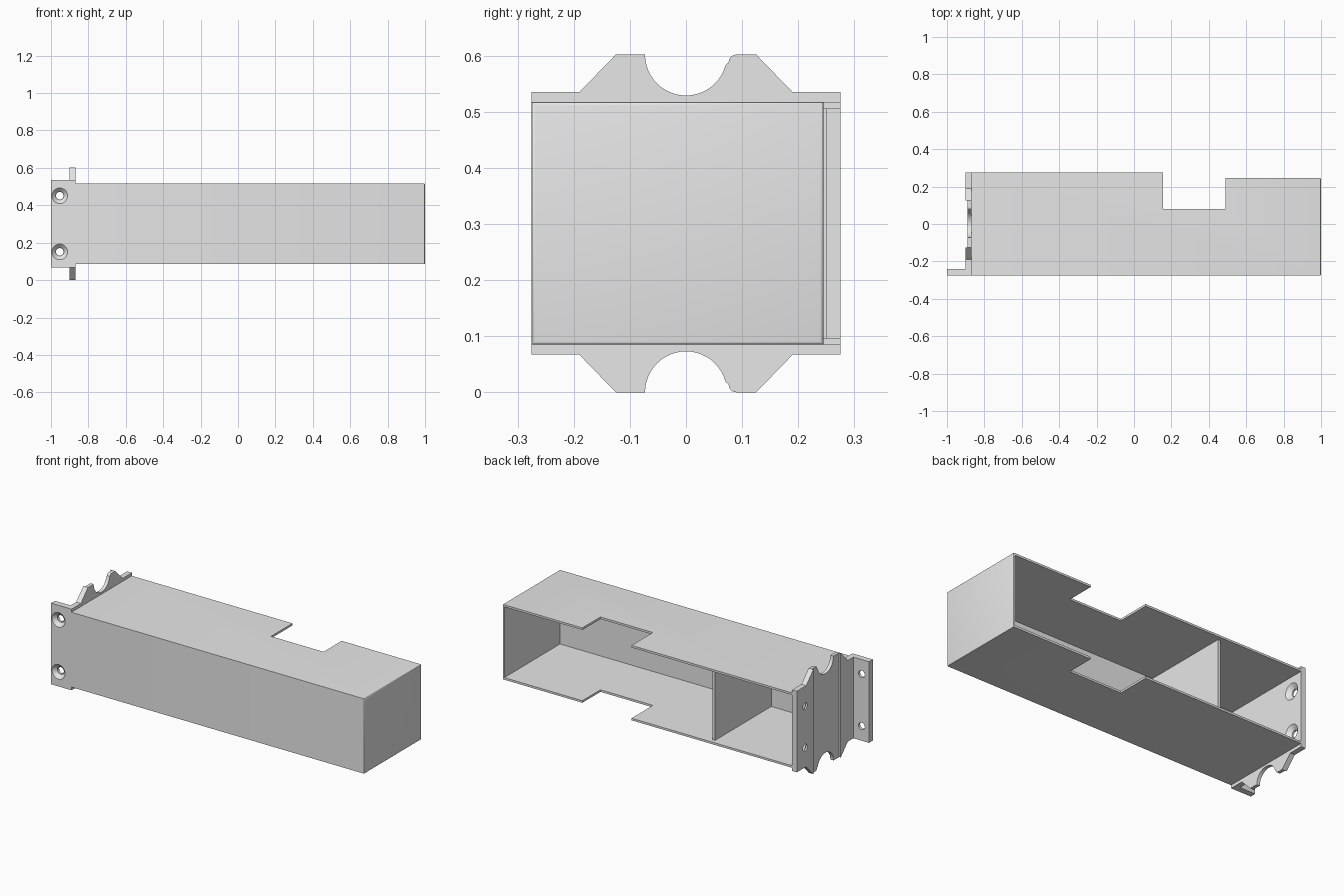
import bpy, bmesh
from math import pi, cos, sin, radians
from mathutils import Matrix, Vector

cube = bpy.data.objects.get("Cube")
if cube:
    bpy.data.objects.remove(cube, do_unlink=True)

grey = bpy.data.materials.new("light grey")
grey.use_nodes = True
grey.diffuse_color = (0.8, 0.8, 0.8, 1)
for node in grey.node_tree.nodes:
    if node.type == 'BSDF_PRINCIPLED':
        node.inputs["Base Color"].default_value = (0.8, 0.8, 0.8, 1)

MID = 0.301                      # mirror height of the whole part
Z0, Z1 = 0.085, 0.517            # sleeve bottom and top
WALL = 0.012
END = -0.87                      # where the sleeve meets the end plate


def finish(name, bm):
    bmesh.ops.recalc_face_normals(bm, faces=bm.faces)
    mesh = bpy.data.meshes.new(name)
    bm.to_mesh(mesh)
    bm.free()
    mesh.materials.append(grey)
    obj = bpy.data.objects.new(name, mesh)
    bpy.context.collection.objects.link(obj)
    return obj


def prism(points, offset):
    """Extrude a closed outline of 3D points."""
    bm = bmesh.new()
    face = bm.faces.new([bm.verts.new(p) for p in points])
    new = bmesh.ops.extrude_face_region(bm, geom=[face])["geom"]
    moved = [v for v in new if isinstance(v, bmesh.types.BMVert)]
    bmesh.ops.translate(bm, verts=moved, vec=Vector(offset))
    return bm


def block(name, x, y, z):
    outline = [(x[0], y[0], z[0]), (x[1], y[0], z[0]),
               (x[1], y[1], z[0]), (x[0], y[1], z[0])]
    return finish(name, prism(outline, (0, 0, z[1] - z[0])))


def cone(center, axis, small, large, depth):
    """Cutter whose large end points to -y (axis X) or +x (axis Y)."""
    bm = bmesh.new()
    place = Matrix.Translation(center) @ Matrix.Rotation(pi / 2, 4, axis)
    bmesh.ops.create_cone(bm, cap_ends=True, segments=32, radius1=small,
                          radius2=large, depth=depth, matrix=place)
    return finish("cutter", bm)


def cut(obj, cutter):
    cutter.hide_render = True
    mod = obj.modifiers.new("cut", 'BOOLEAN')
    mod.operation = 'DIFFERENCE'
    mod.solver = 'EXACT'
    mod.object = cutter
    bpy.context.view_layer.objects.active = obj
    bpy.ops.object.modifier_apply(modifier=mod.name)
    bpy.data.objects.remove(cutter, do_unlink=True)


def smooth(obj):
    bpy.ops.object.select_all(action='DESELECT')
    obj.select_set(True)
    bpy.context.view_layer.objects.active = obj
    bpy.ops.object.shade_smooth_by_angle(angle=radians(30))


# Sleeve: notched outline, rounded outer edges, hollow and open at the back
outline = [(END, -0.275), (1, -0.275), (1, 0.245), (0.49, 0.245),
           (0.49, 0.08), (0.155, 0.08), (0.155, 0.275), (END, 0.275)]
bm = prism([(x, y, Z0) for x, y in outline], (0, 0, Z1 - Z0))
round_edges = [e for e in bm.edges
               if all(v.co.x > 0.99 for v in e.verts)]
bmesh.ops.bevel(bm, geom=round_edges, offset=0.006, segments=3,
                profile=0.5, affect='EDGES')
sleeve = finish("sleeve", bm)
cut(sleeve, block("cutter", (-1.1, 1 - WALL), (-0.275 + WALL, 0.5),
                  (Z0 + WALL, Z1 - WALL)))
smooth(sleeve)

# Divider wall inside the sleeve
block("divider", (-0.36, -0.343), (-0.27, 0.25), (Z0 + 0.006, Z1 - 0.006))

# End plate: eared outline with a half-round saddle, mirrored top to bottom
R = 0.073
ear = [(-0.275, 0.234), (-0.19, 0.234), (-0.125, 0.301)]
saddle = [(-R * cos(pi * i / 24), 0.301 - R * sin(pi * i / 24))
          for i in range(23)]
lip = [(0.09 - 0.014 * cos(pi * i / 12), 0.287 + 0.014 * sin(pi * i / 12))
       for i in range(7)]
top = ear + saddle + lip + [(-y, h) for y, h in reversed(ear)]
rim = top + [(y, -h) for y, h in reversed(top)]
end_plate = finish("end_plate", prism([(-0.9, y, MID + h) for y, h in rim],
                                      (END + 0.9, 0, 0)))
# Shallow recess across the middle of the outer face
cut(end_plate, block("cutter", (-0.95, -0.89), (-0.125, 0.125), (-0.1, 0.7)))
for side in (-1, 1):
    z = MID + side * 0.12
    cut(end_plate, cone((-0.89, 0.2, z), 'Y', 0.02, 0.02, 0.1))
    cut(end_plate, cone((-0.87, 0.2, z), 'Y', 0.02, 0.074, 0.04))
smooth(end_plate)

# Mounting flange with two countersunk screw holes
flange = block("mounting_flange", (-1, END), (-0.275, -0.24),
               (MID - 0.234, MID + 0.234))
for side in (-1, 1):
    z = MID + side * 0.15
    cut(flange, cone((-0.953, -0.25, z), 'X', 0.02, 0.02, 0.1))
    cut(flange, cone((-0.953, -0.275, z), 'X', 0.022, 0.062, 0.04))
smooth(flange)
